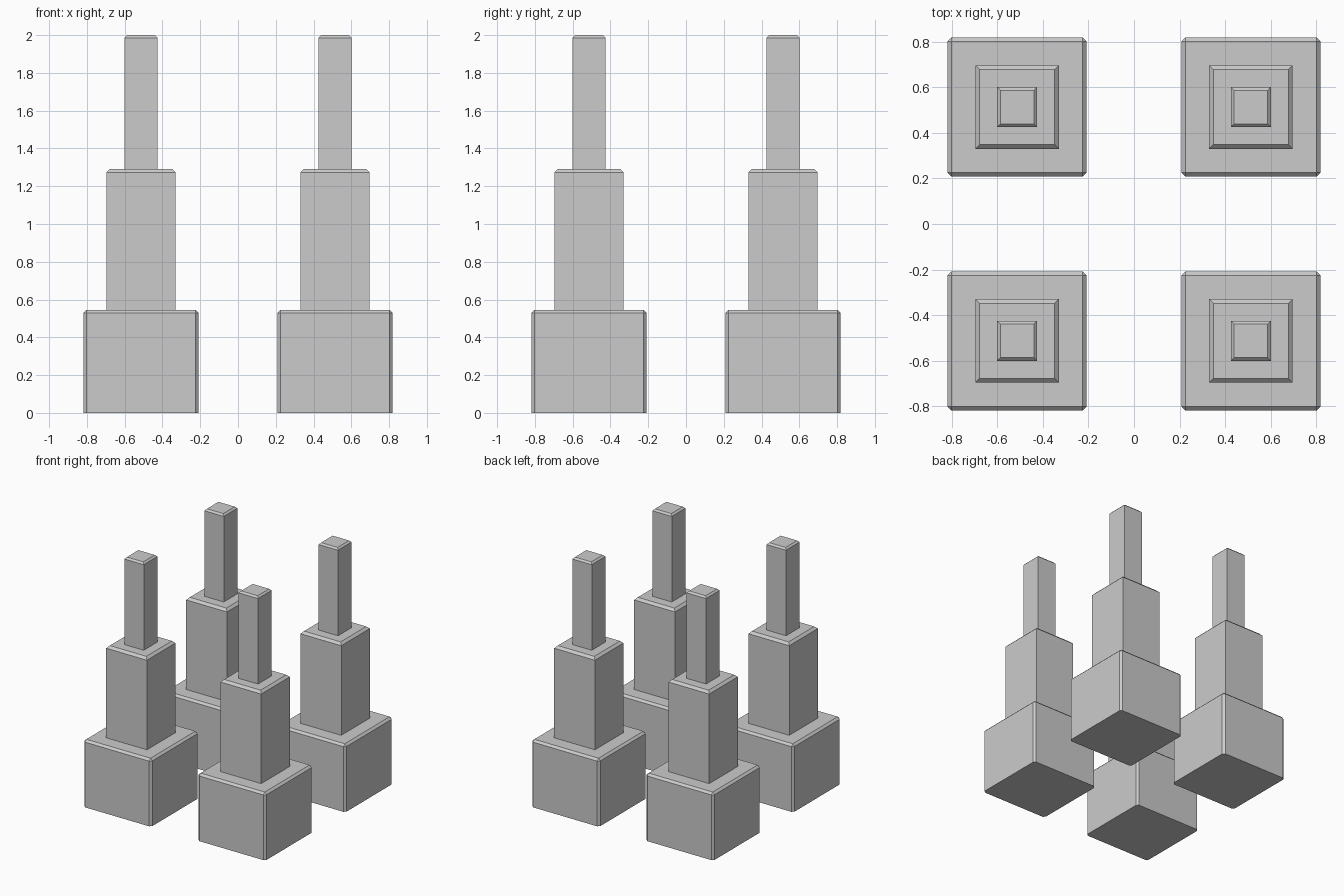
import bpy, bmesh
from mathutils import Matrix

if "Cube" in bpy.data.objects:
    bpy.data.objects.remove(bpy.data.objects["Cube"])

CENTRE = 0.513  # tower distance from each axis


def block(name, x, y, half, z0, z1, bevel, bevel_sides):
    """Square block with a chamfered top rim and, optionally, chamfered corners."""
    bm = bmesh.new()
    bmesh.ops.create_cube(bm, size=1.0)
    size = Matrix.Diagonal((2 * half, 2 * half, z1 - z0, 1))
    bmesh.ops.transform(bm, matrix=Matrix.Translation((0, 0, (z0 + z1) / 2)) @ size, verts=bm.verts)
    mid = (z0 + z1) / 2
    edges = []
    for e in bm.edges:
        above = sum(v.co.z > mid for v in e.verts)
        if above == 2 or (bevel_sides and above == 1):
            edges.append(e)
    bmesh.ops.bevel(bm, geom=edges, offset=bevel, offset_type='OFFSET',
                    segments=1, profile=0.5, affect='EDGES')
    mesh = bpy.data.meshes.new(name)
    bm.to_mesh(mesh)
    bm.free()
    obj = bpy.data.objects.new(name, mesh)
    obj.location = (x, y, 0)
    bpy.context.collection.objects.link(obj)
    return obj


# Tiers: name, half width, bottom, top, chamfer, chamfered vertical corners
TIERS = [
    ("base", 0.305, 0.0, 0.546, 0.017, True),
    ("shaft", 0.183, 0.546, 1.292, 0.019, False),
    ("spire", 0.0875, 1.292, 2.0, 0.014, False),
]

# Four identical stepped towers
for side, sx in (("left", -1), ("right", 1)):
    for end, sy in (("front", -1), ("back", 1)):
        for part, *dims in TIERS:
            block(f"{end}_{side}_{part}", sx * CENTRE, sy * CENTRE, *dims)
